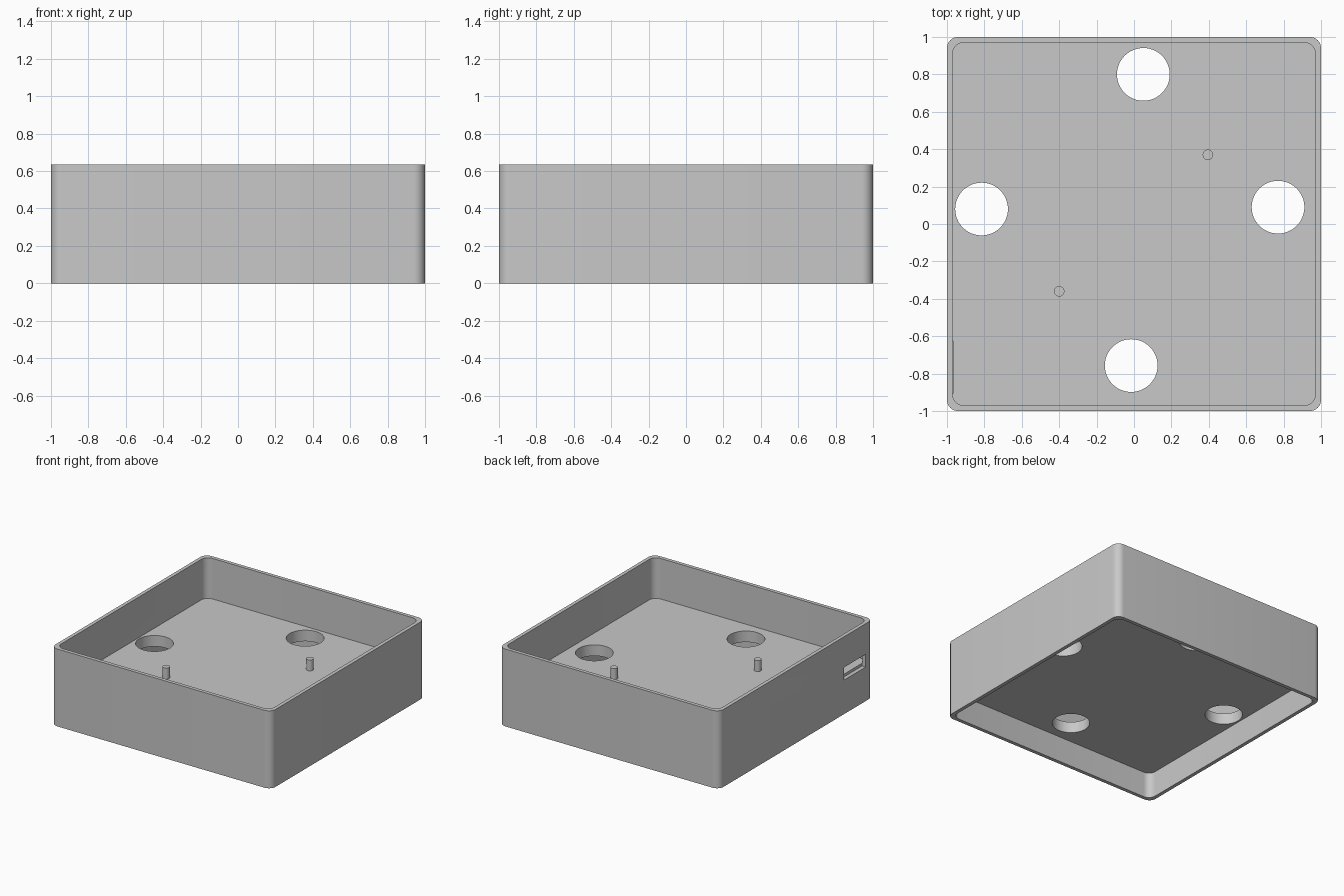
import bpy, bmesh
from math import cos, sin, pi, radians

cube = bpy.data.objects.get("Cube")
if cube:
    bpy.data.objects.remove(cube, do_unlink=True)

HEIGHT, WALL = 0.636, 0.03
FLOOR_LOW, FLOOR_TOP = 0.212, 0.303

grey = bpy.data.materials.new("plain_grey")
grey.use_nodes = True
colour = (0.58, 0.58, 0.58, 1)
grey.diffuse_color = colour
grey.node_tree.nodes["Principled BSDF"].inputs["Base Color"].default_value = colour


def prism(name, outline, z0, z1):
    """Extrude a flat outline between two heights."""
    bm = bmesh.new()
    face = bm.faces.new([bm.verts.new((x, y, z0)) for x, y in outline])
    top = bmesh.ops.extrude_face_region(bm, geom=[face])["geom"]
    verts = [v for v in top if isinstance(v, bmesh.types.BMVert)]
    bmesh.ops.translate(bm, verts=verts, vec=(0, 0, z1 - z0))
    bmesh.ops.recalc_face_normals(bm, faces=bm.faces)
    mesh = bpy.data.meshes.new(name)
    bm.to_mesh(mesh)
    bm.free()
    mesh.materials.append(grey)
    obj = bpy.data.objects.new(name, mesh)
    bpy.context.collection.objects.link(obj)
    return obj


def rounded_square(half, radius, steps=8):
    points = []
    for q, (sx, sy) in enumerate([(1, 1), (-1, 1), (-1, -1), (1, -1)]):
        for i in range(steps + 1):
            a = (q + i / steps) * pi / 2
            points.append((sx * (half - radius) + radius * cos(a),
                           sy * (half - radius) + radius * sin(a)))
    return points


def circle(x, y, r, n):
    return [(x + r * cos(2 * pi * i / n), y + r * sin(2 * pi * i / n)) for i in range(n)]


def activate(obj):
    bpy.ops.object.select_all(action="DESELECT")
    obj.select_set(True)
    bpy.context.view_layer.objects.active = obj


def cut(target, cutter):
    cutter.hide_render = True
    activate(target)
    mod = target.modifiers.new("cut", "BOOLEAN")
    mod.operation, mod.solver, mod.object = "DIFFERENCE", "EXACT", cutter
    bpy.ops.object.modifier_apply(modifier=mod.name)
    bpy.data.objects.remove(cutter, do_unlink=True)


# Tray body with a pocket above and below the floor
tray = prism("tray_body", rounded_square(1, 0.06), 0, HEIGHT)
pocket = rounded_square(1 - WALL, 0.06)
cut(tray, prism("upper_pocket", pocket, FLOOR_TOP, HEIGHT + 0.1))
cut(tray, prism("lower_pocket", pocket, -0.1, FLOOR_LOW))

# Round holes through the floor
for x, y in [(0.05, 0.8), (-0.815, 0.08), (0.77, 0.09), (-0.015, -0.757)]:
    cut(tray, prism("floor_hole", circle(x, y, 0.141, 48), FLOOR_LOW - 0.05, FLOOR_TOP + 0.05))

# Port slot through the side wall
slot = [(-1.1, -0.905), (-0.968, -0.905), (-0.968, -0.625), (-1.1, -0.625)]
cut(tray, prism("port_slot", slot, 0.28, 0.384))

# Locating pegs on the floor
pegs = [prism(f"peg_{i}", circle(x, y, 0.028, 24), FLOOR_TOP - 0.01, FLOOR_TOP + 0.09)
        for i, (x, y) in enumerate([(0.395, 0.37), (-0.4, -0.36)])]

for obj in [tray] + pegs:
    activate(obj)
    bpy.ops.object.shade_smooth_by_angle(angle=radians(30))
